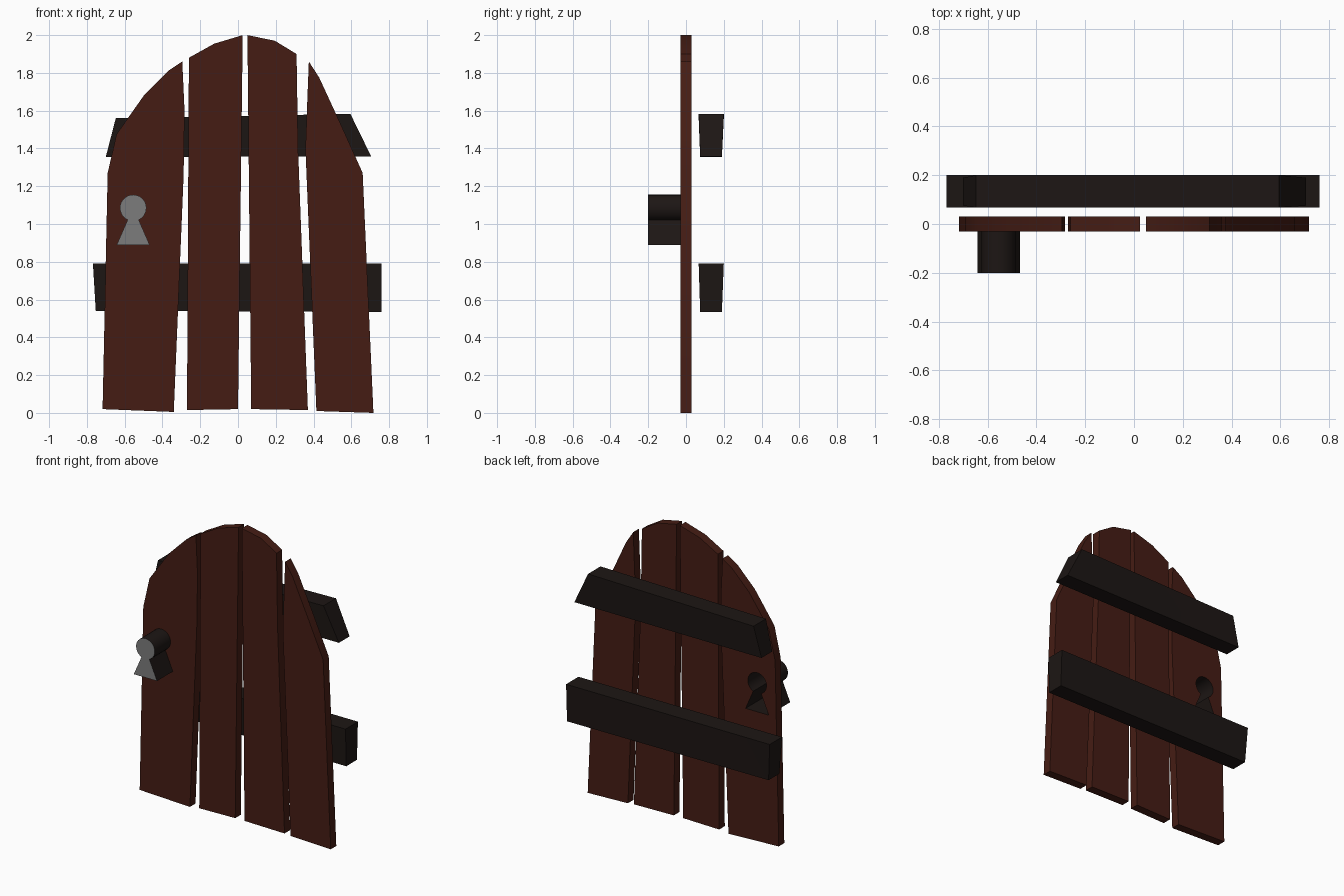
import bpy, bmesh, math

if "Cube" in bpy.data.objects:
    bpy.data.objects.remove(bpy.data.objects["Cube"])


def material(name, rgb):
    m = bpy.data.materials.new(name)
    m.diffuse_color = (*rgb, 1)
    m.use_nodes = True
    m.node_tree.nodes["Principled BSDF"].inputs["Base Color"].default_value = m.diffuse_color
    return m


WOOD = material("red_wood", (0.06, 0.012, 0.007))
DARK = material("dark_wood", (0.012, 0.008, 0.007))
STEEL = material("steel", (0.2, 0.2, 0.2))


def ring(bm, pts, y):
    """Closed loop of (x, z) points at depth y."""
    vs = [bm.verts.new((x, y, z)) for x, z in pts]
    es = [bm.edges.new((v, vs[i - 1])) for i, v in enumerate(vs)]
    return vs, es


def fill(bm, edges, ny):
    return bmesh.ops.triangle_fill(bm, edges=edges, use_beauty=True, normal=(0, ny, 0))


def walls(bm, a, b):
    for i in range(len(a)):
        bm.faces.new((a[i - 1], a[i], b[i], b[i - 1]))


def finish(bm, name, mats):
    bmesh.ops.recalc_face_normals(bm, faces=bm.faces[:])
    me = bpy.data.meshes.new(name)
    for f in bm.faces:
        f.smooth = True
    bm.to_mesh(me)
    bm.free()
    me.set_sharp_from_angle(angle=math.radians(30))
    for m in mats:
        me.materials.append(m)
    ob = bpy.data.objects.new(name, me)
    bpy.context.collection.objects.link(ob)
    return ob


def slab(name, outline, y0, y1, mat, hole=None, taper=None):
    """Flat board cut to an outline; taper = (z, front y, back y) of its lower edge."""
    bm = bmesh.new()
    loops = []
    for y, ny in ((y0, -1), (y1, 1)):
        vs, es = ring(bm, outline, y)
        if hole:
            es = es + ring(bm, hole, y)[1]
        fill(bm, es, ny)
        loops.append(vs)
    walls(bm, *loops)
    if taper:
        for v in bm.verts:
            if v.co.z < taper[0]:
                v.co.y = taper[1] if v.co.y == loops[0][0].co.y or v in loops[0] else taper[2]
    return finish(bm, name, [mat])


# Keyhole outline: round head above a flared foot
KX, KZ, KR = -0.555, 1.085, 0.07
keyhole = []
for i in range(25):
    a = math.radians(-65 + 310 * i / 24)
    keyhole.append((KX + KR * math.cos(a), KZ + KR * math.sin(a)))
keyhole += [(KX - 0.087, 0.89), (KX + 0.087, 0.89)]

# Door planks
planks = [
    [(-0.717, 0.02), (-0.34, 0.005), (-0.288, 1.255), (-0.283, 1.6), (-0.295, 1.86),
     (-0.37, 1.81), (-0.495, 1.685), (-0.643, 1.475), (-0.69, 1.27)],
    [(-0.27, 0.015), (0.0, 0.02), (0.025, 2.0), (-0.125, 1.955), (-0.26, 1.88)],
    [(0.07, 0.02), (0.37, 0.015), (0.318, 1.4), (0.31, 1.90), (0.195, 1.97), (0.05, 2.0)],
    [(0.415, 0.01), (0.717, 0.0), (0.66, 1.27), (0.55, 1.515), (0.43, 1.775),
     (0.375, 1.86), (0.357, 1.4)],
]
for i, p in enumerate(planks):
    slab(f"plank_{i + 1}", p, -0.03, 0.03, WOOD, hole=keyhole if i == 0 else None)

# Cross beams on the back, thinner at the lower edge
slab("upper_beam", [(-0.70, 1.355), (0.705, 1.358), (0.595, 1.583), (-0.647, 1.56)],
     0.067, 0.2, DARK, taper=(1.45, 0.075, 0.19))
slab("lower_beam", [(-0.753, 0.54), (0.76, 0.535), (0.76, 0.79), (-0.768, 0.79)],
     0.067, 0.2, DARK, taper=(0.65, 0.075, 0.19))

# Keyhole lock: dark tube through the plank, open at the back, steel front face
bm = bmesh.new()
front, edges = ring(bm, keyhole, -0.2)
back, _ = ring(bm, keyhole, 0.03)
fill(bm, edges, -1)
for f in bm.faces:
    f.material_index = 1
walls(bm, front, back)
finish(bm, "keyhole_lock", [DARK, STEEL])
